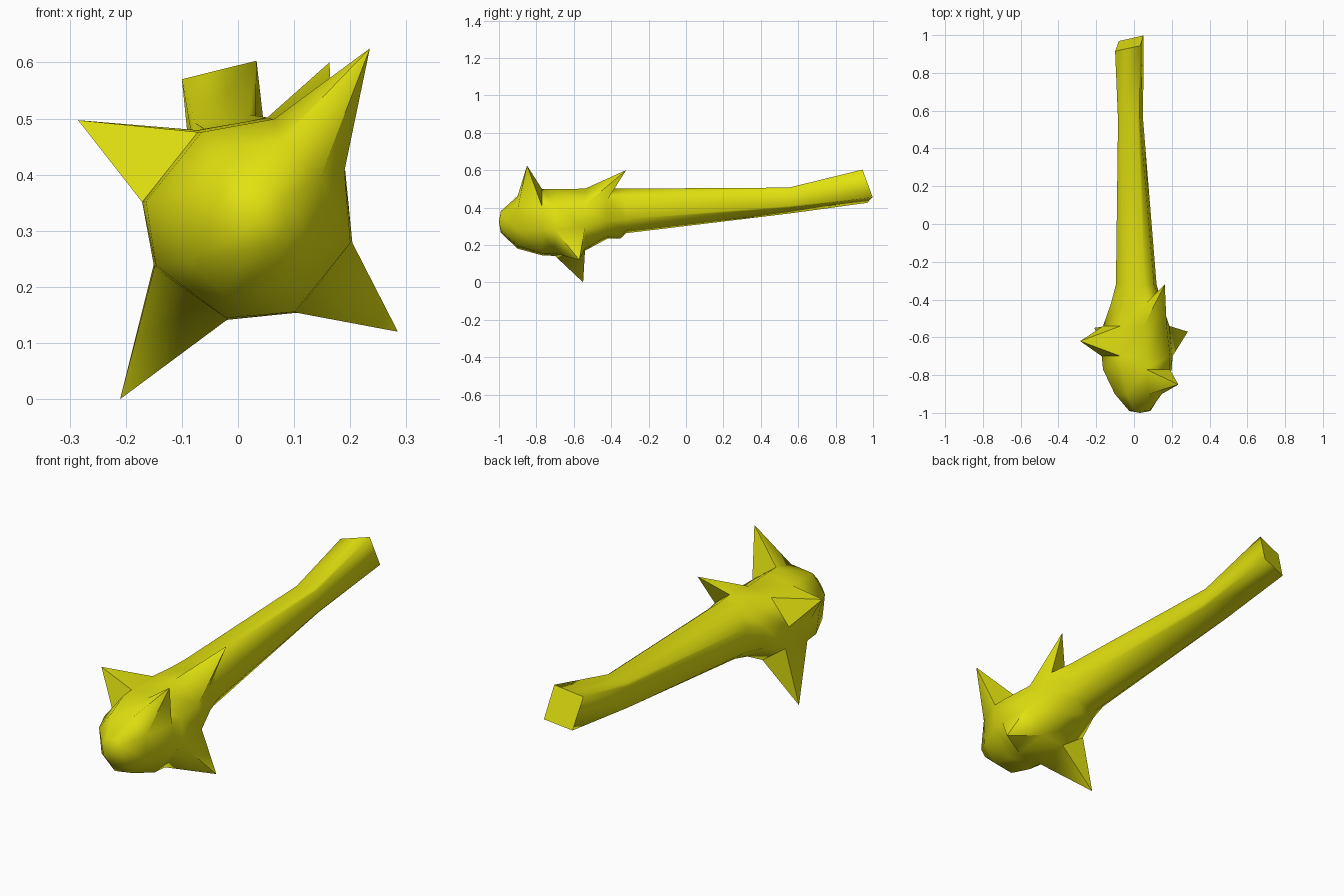
import bpy, bmesh, math
from mathutils import Vector

if "Cube" in bpy.data.objects:
    bpy.data.objects.remove(bpy.data.objects["Cube"])

yellow = bpy.data.materials.new("yellow")
yellow.diffuse_color = (0.75, 0.75, 0.005, 1)
yellow.use_nodes = True
yellow.node_tree.nodes["Principled BSDF"].inputs["Base Color"].default_value = yellow.diffuse_color

# Cross-sections along the club: y, corner bevel, then (x, z) of
# top-left, top-right, bottom-right, bottom-left
sections = [
    (-0.99, 0.25, (-0.03, 0.37), (0.08, 0.385), (0.09, 0.28), (-0.01, 0.26)),
    (-0.90, 0.28, (-0.11, 0.44), (0.15, 0.47), (0.14, 0.205), (-0.08, 0.17)),
    (-0.77, 0.32, (-0.18, 0.455), (0.18, 0.52), (0.21, 0.165), (-0.13, 0.135)),
    (-0.70, 0.32, (-0.19, 0.455), (0.18, 0.52), (0.215, 0.165), (-0.13, 0.13)),
    (-0.54, 0.32, (-0.18, 0.46), (0.16, 0.52), (0.20, 0.19), (-0.13, 0.16)),
    (-0.42, 0.28, (-0.13, 0.47), (0.14, 0.515), (0.15, 0.255), (-0.10, 0.225)),
    (-0.32, 0.22, (-0.10, 0.47), (0.10, 0.51), (0.125, 0.29), (-0.08, 0.255)),
    (0.55, 0.08, (-0.085, 0.49), (0.03, 0.508), (0.05, 0.40), (-0.08, 0.365)),
    (0.957, 0.0, (-0.10, 0.57), (0.033, 0.603), (0.05, 0.455), (-0.08, 0.425)),
]

# Spikes: section index, ring edge (even = corner, odd = side), tip
spikes = [
    (1, 2, (0.235, -0.85, 0.625)),
    (3, 0, (-0.285, -0.62, 0.497)),
    (3, 4, (0.285, -0.57, 0.12)),
    (3, 6, (-0.21, -0.55, 0.0)),
    (4, 2, (0.163, -0.32, 0.60)),
    (5, 5, (0.01, -0.35, 0.235)),
]


def ring(bm, y, bevel, corners, slanted):
    """Eight points: each corner cut back along its two sides."""
    verts = []
    for k in range(4):
        c = Vector(corners[k])
        for n in (corners[k - 1], corners[(k + 1) % 4]):
            x, z = c.lerp(Vector(n), bevel)
            dy = 0.3 * (x + 0.02) - 0.33 * (z - 0.515) if slanted else 0
            verts.append(bm.verts.new((x, y + dy, z)))
    return verts


# Loft the handle and head
bm = bmesh.new()
rings = [ring(bm, s[0], s[1], s[2:], i == len(sections) - 1)
         for i, s in enumerate(sections)]
quads = {}
for i in range(len(rings) - 1):
    a, b = rings[i], rings[i + 1]
    for j in range(8):
        k = (j + 1) % 8
        quads[i, j] = bm.faces.new((a[j], a[k], b[k], b[j]))

# Rounded nose and flat handle end
nose = bm.faces.new(rings[0])
bm.faces.new(rings[-1])
bmesh.ops.poke(bm, faces=[nose])["verts"][0].co.y = -1.0

# Pull the spikes out of the head faces
for i, j, tip in spikes:
    bmesh.ops.poke(bm, faces=[quads[i, j]])["verts"][0].co = tip

bmesh.ops.remove_doubles(bm, verts=bm.verts, dist=0.0005)
bmesh.ops.recalc_face_normals(bm, faces=bm.faces)
mesh = bpy.data.meshes.new("spiked_club")
bm.to_mesh(mesh)
bm.free()
mesh.materials.append(yellow)
club = bpy.data.objects.new("spiked_club", mesh)
bpy.context.collection.objects.link(club)
bpy.context.view_layer.objects.active = club
club.select_set(True)
bpy.ops.object.shade_smooth_by_angle(angle=math.radians(60))
